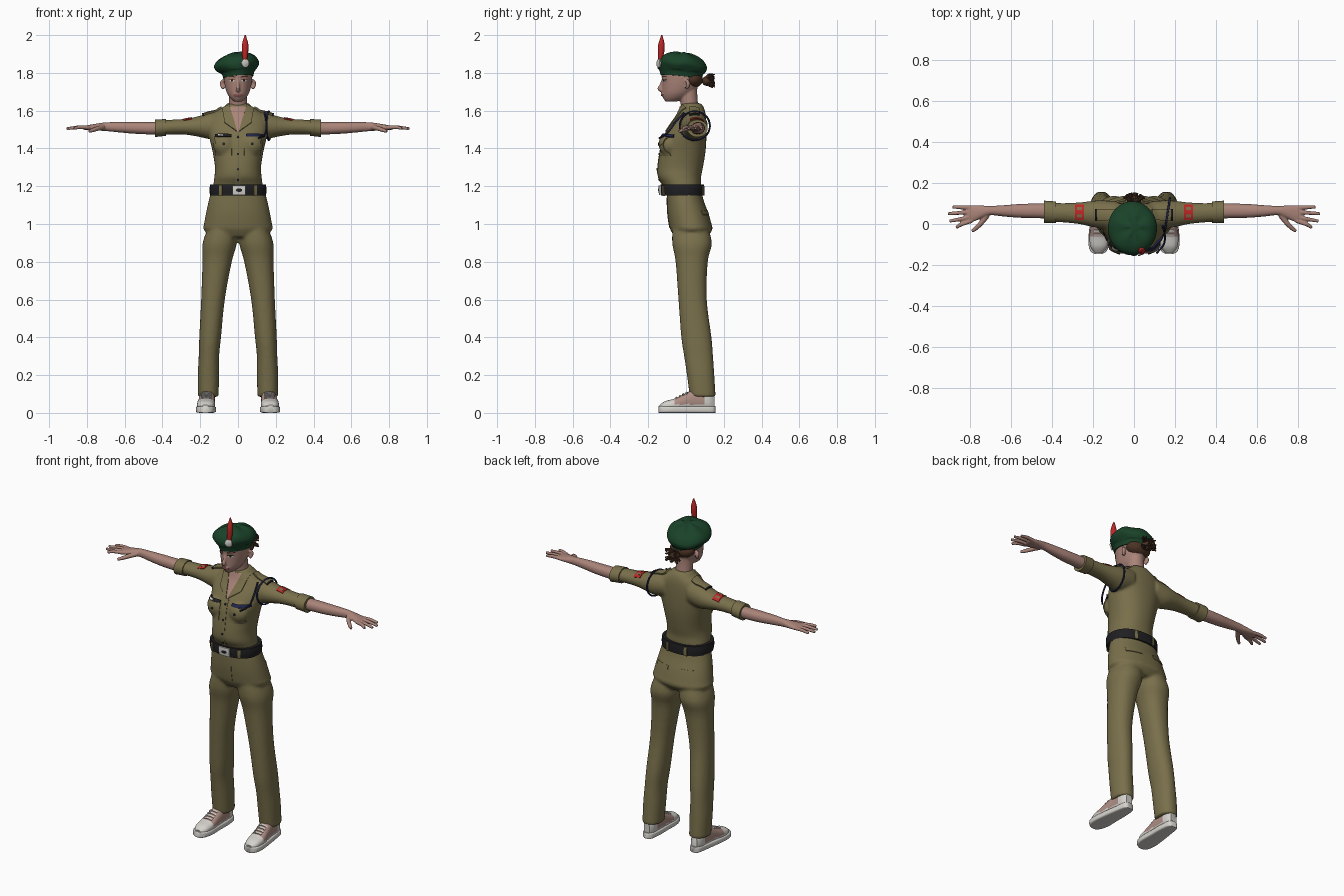
import bpy, bmesh, math, random
from mathutils import Vector, Matrix
from mathutils.bvhtree import BVHTree

cube = bpy.data.objects.get("Cube")
if cube:
    bpy.data.objects.remove(cube, do_unlink=True)
random.seed(4)


def material(name, *rgb):
    m = bpy.data.materials.new(name)
    m.use_nodes = True
    m.diffuse_color = (*rgb, 1)
    m.node_tree.nodes["Principled BSDF"].inputs["Base Color"].default_value = (*rgb, 1)
    return m


khaki = material("khaki cloth", .19, .16, .07)
skin = material("skin", .4, .23, .19)
green = material("dark green felt", .01, .055, .022)
brown = material("brown hair", .07, .032, .018)
white = material("off white", .66, .64, .6)
black = material("black leather", .014, .014, .016)
red = material("red", .5, .02, .02)
pink = material("dusty pink canvas", .42, .27, .23)
navy = material("navy cord", .015, .018, .06)
lip = material("lip", .27, .1, .09)


def spline(rows, steps):
    """Catmull-Rom interpolation through rows of numbers."""
    out = []
    for i in range(len(rows) - 1):
        a, b, c, d = (rows[max(0, min(len(rows) - 1, i + k))] for k in (-1, 0, 1, 2))
        for s in range(steps):
            t = s / steps
            out.append([q + t * ((r - p) + t * ((2 * p - 5 * q + 4 * r - s4) + t * (3 * q - p - 3 * r + s4))) / 2
                        for p, q, r, s4 in zip(a, b, c, d)])
    return out + [list(rows[-1])]


def bridge(bm, rings):
    for low, high in zip(rings, rings[1:]):
        for i in range(len(low)):
            bm.faces.new((low[i - 1], low[i], high[i], high[i - 1]))
    bm.faces.new(rings[0])
    bm.faces.new(rings[-1])


def loft(bm, axis, rows, power=2.0, steps=4, n=36):
    """Rows are (position, a min, a max, b min, b max) along an axis."""
    rings = []
    for t, a0, a1, b0, b1 in spline(rows, steps):
        ring = []
        for i in range(n):
            c, s = math.cos(math.tau * i / n), math.sin(math.tau * i / n)
            a = (a0 + a1) / 2 + (a1 - a0) / 2 * math.copysign(abs(c) ** (2 / power), c)
            b = (b0 + b1) / 2 + (b1 - b0) / 2 * math.copysign(abs(s) ** (2 / power), s)
            ring.append(bm.verts.new({"x": (t, a, b), "y": (a, t, b), "z": (a, b, t)}[axis]))
        rings.append(ring)
    bridge(bm, rings)


def sym(*rows):
    return [(z, -w, w, y0, y1) for z, w, y0, y1 in rows]


def rope(bm, rows, n=8, steps=4):
    """Rows are (x, y, z, radius) along a path."""
    rows = spline(rows, steps)
    pts = [Vector(r[:3]) for r in rows]
    u, rings = None, []
    for i, p in enumerate(pts):
        t = (pts[min(i + 1, len(pts) - 1)] - pts[max(i - 1, 0)]).normalized()
        u = t.orthogonal() if u is None else u - t * u.dot(t)
        u.normalize()
        w = t.cross(u)
        rings.append([bm.verts.new(p + rows[i][3] * (u * math.cos(math.tau * k / n) + w * math.sin(math.tau * k / n)))
                      for k in range(n)])
    bridge(bm, rings)


def ball(bm, centre, radii):
    bmesh.ops.create_uvsphere(bm, u_segments=24, v_segments=14, radius=1,
                              matrix=Matrix.Translation(centre) @ Matrix.Diagonal((*radii, 1)))


def mirror(bm):
    geom = bmesh.ops.duplicate(bm, geom=bm.verts[:] + bm.edges[:] + bm.faces[:])["geom"]
    for v in geom:
        if isinstance(v, bmesh.types.BMVert):
            v.co.x *= -1


def make(name, bm, *mats, voxel=0, thick=0, rule=None, angle=45):
    bmesh.ops.recalc_face_normals(bm, faces=bm.faces[:])
    mesh = bpy.data.meshes.new(name)
    bm.to_mesh(mesh)
    bm.free()
    for m in mats:
        mesh.materials.append(m)
    obj = bpy.data.objects.new(name, mesh)
    bpy.context.collection.objects.link(obj)
    bpy.ops.object.select_all(action="DESELECT")
    obj.select_set(True)
    bpy.context.view_layer.objects.active = obj
    if voxel:
        mod = obj.modifiers.new("merge", "REMESH")
        mod.mode, mod.voxel_size = "VOXEL", voxel
        mod = obj.modifiers.new("soften", "SMOOTH")
        mod.factor, mod.iterations = .5, 4
    if thick:
        mod = obj.modifiers.new("thickness", "SOLIDIFY")
        mod.thickness, mod.offset = thick, 0
    for mod in list(obj.modifiers):
        bpy.ops.object.modifier_apply(modifier=mod.name)
    if rule:
        for f in obj.data.polygons:
            f.material_index = rule(f.center)
    bpy.ops.object.shade_smooth_by_angle(angle=math.radians(angle))
    return obj


def tree(obj):
    return BVHTree.FromPolygons([v.co for v in obj.data.vertices], [p.vertices[:] for p in obj.data.polygons])


def plate(name, target, mat, corners, side="front", thick=.007, both=False, disc=False, n=8):
    """Drape quads (four corners each) or discs over a surface."""
    bm = bmesh.new()
    for quad in corners:
        a, b, c, d = (Vector(q) for q in quad)
        grid = {}
        for i in range(n + 1):
            for j in range(n + 1):
                u, v = 2 * i / n - 1, 2 * j / n - 1
                if disc:
                    u, v = u * math.sqrt(1 - v * v / 2), v * math.sqrt(1 - u * u / 2)
                u, v = (u + 1) / 2, (v + 1) / 2
                p = a.lerp(b, u).lerp(d.lerp(c, u), v)
                start, ray = {"front": ((p.x, -1, p.y), (0, 1, 0)), "back": ((p.x, 1, p.y), (0, -1, 0)),
                              "top": ((p.x, p.y, 3), (0, 0, -1))}[side]
                hit = target.ray_cast(Vector(start), Vector(ray))[0]
                if hit:
                    grid[i, j] = bm.verts.new(hit)
        for i in range(n):
            for j in range(n):
                cell = [grid.get(k) for k in ((i, j), (i + 1, j), (i + 1, j + 1), (i, j + 1))]
                if all(cell):
                    bm.faces.new(cell)
    bmesh.ops.remove_doubles(bm, verts=bm.verts[:], dist=.0001)
    if both:
        mirror(bm)
    return make(name, bm, mat, thick=thick)


def rect(x, z, w, h):
    return ((x - w, z + h), (x + w, z + h), (x + w, z - h), (x - w, z - h))


# Trousers
bm = bmesh.new()
loft(bm, "z", [(.085, .103, .212, .02, .157), (.2, .1, .213, .005, .15), (.3, .1, .208, -.01, .143),
               (.4, .09, .205, -.025, .135), (.6, .07, .195, -.04, .11), (.8, .033, .188, -.055, .115),
               (.9, .006, .187, -.073, .137), (1, .01, .15, -.07, .11)], 2.2)
mirror(bm)
loft(bm, "z", sym((.93, .13, -.06, .11), (.97, .182, -.083, .14), (1, .18, -.09, .135), (1.06, .169, -.098, .118),
                  (1.12, .156, -.1, .095), (1.18, .14, -.1, .08)), 2.2)
trousers = tree(make("trousers", bm, khaki, voxel=.009, angle=60))
plate("trouser_fly", trousers, khaki, [rect(.01, 1.06, .013, .08)], thick=.005)
plate("back_pockets", trousers, khaki, [rect(.085, 1.06, .045, .012)], "back", both=True)

# Shirt with sleeves
bm = bmesh.new()
loft(bm, "x", [(.08, -.03, .11, 1.46, 1.6), (.15, -.025, .115, 1.45, 1.59), (.2, -.015, .113, 1.46, 1.573),
               (.27, 0, .105, 1.472, 1.558), (.35, .008, .102, 1.474, 1.552), (.43, .012, .106, 1.468, 1.547)])
ball(bm, (.07, -.085, 1.42), (.062, .055, .065))
mirror(bm)
loft(bm, "z", sym((1.15, .135, -.1, .075), (1.21, .13, -.125, .08), (1.25, .125, -.148, .08), (1.3, .122, -.15, .09),
                  (1.38, .134, -.138, .103), (1.45, .15, -.125, .108), (1.52, .16, -.085, .108),
                  (1.57, .145, -.05, .105), (1.6, .11, -.037, .1), (1.625, .07, -.03, .09), (1.64, .058, -.02, .075)), 2.2)
shirt = tree(make("shirt", bm, khaki, voxel=.008, angle=60))
bm = bmesh.new()
loft(bm, "x", [(.38, .004, .11, 1.466, 1.556), (.41, .005, .112, 1.464, 1.554), (.44, .006, .114, 1.46, 1.552)])
mirror(bm)
make("sleeve_cuffs", bm, khaki)

# Collar, placket, pockets and buttons
plate("open_neck", shirt, skin, [((-.05, 1.622), (.05, 1.622), (.003, 1.487), (-.003, 1.487))], thick=.005)
plate("collar", shirt, khaki, [((.045, 1.63), (.082, 1.612), (.07, 1.535), (.004, 1.488))], thick=.013, both=True)
plate("placket", shirt, khaki, [rect(0, 1.345, .014, .14)], thick=.006)
plate("breast_pockets", shirt, khaki, [rect(.075, 1.41, .042, .048)], both=True)
plate("pocket_flaps", shirt, khaki, [((.03, 1.462), (.12, 1.462), (.118, 1.425), (.075, 1.405)),
                                     ((.03, 1.462), (.075, 1.462), (.075, 1.405), (.032, 1.425))], thick=.012, both=True)
plate("pocket_buttons", shirt, black, [rect(.075, 1.424, .007, .007)], thick=.018, both=True, disc=True)
plate("shirt_buttons", shirt, black, [rect(0, z, .006, .006) for z in (1.46, 1.37, 1.29, 1.235)], thick=.012, disc=True)
plate("name_plate", shirt, black, [rect(-.075, 1.465, .04, .007)], thick=.018)
plate("name_plate_mark", shirt, white, [rect(-.09, 1.465, .012, .003)], thick=.02)
plate("ribbon_bar", shirt, navy, [rect(.09, 1.466, .045, .007)], thick=.018)

# Shoulder straps and sleeve patches
plate("shoulder_straps", shirt, khaki, [rect(.135, .045, .05, .025)], "top", .018, both=True)
plate("strap_ends", shirt, black, [rect(.182, .045, .004, .026)], "top", .02, both=True)
plate("sleeve_patches", shirt, red, [rect(.265, .058, .022, .036)], "top", .007, both=True)
plate("patch_bars", shirt, khaki, [rect(.265, y, .013, .007) for y in (.04, .074)], "top", .009, both=True)

# Lanyard looped round the shoulder
bm = bmesh.new()
rope(bm, [(.163 + .012 * math.cos(a), .047 + .08 * math.cos(a), 1.52 + .076 * math.sin(a), .005)
          for a in (math.tau * i / 16 for i in range(17))], steps=2)
rope(bm, [(.14, -.01, 1.59, .005), (.15, -.055, 1.54, .005), (.145, -.1, 1.48, .005), (.11, -.142, 1.455, .005)])
make("lanyard", bm, navy)

# Belt
bm = bmesh.new()
loft(bm, "z", sym((1.15, .148, -.132, .096), (1.18, .151, -.136, .097), (1.208, .148, -.135, .095)), 2.3)
belt = tree(make("belt", bm, black))
plate("buckle", belt, white, [rect(.005, 1.18, .034, .024)], thick=.02)
plate("buckle_emblem", belt, black, [rect(.006, 1.18, .016, .009)], thick=.023, disc=True)
plate("front_belt_loops", belt, khaki, [rect(.09, 1.18, .008, .03)], thick=.012, both=True)
plate("back_belt_loops", belt, khaki, [rect(.06, 1.18, .008, .03)], "back", .012, both=True)

# Bare arms and hands
bm = bmesh.new()
loft(bm, "x", [(.41, .025, .1, 1.475, 1.54), (.46, .028, .1, 1.474, 1.54), (.55, .03, .098, 1.478, 1.54),
               (.63, .036, .092, 1.485, 1.54), (.7, .043, .088, 1.492, 1.538), (.74, .03, .09, 1.494, 1.533),
               (.78, .012, .092, 1.495, 1.526), (.815, .006, .09, 1.499, 1.52)], 2.2, n=24)
for base, tip, reach in ((.08, .083, .885), (.06, .05, .908), (.036, .014, .9), (.016, -.018, .868)):
    rope(bm, [(.79, base, 1.51, .011), (.84, (base + tip) / 2, 1.512, .0105), (reach, tip, 1.505, .008)])
rope(bm, [(.715, .045, 1.512, .015), (.745, .005, 1.505, .013), (.77, -.02, 1.496, .011), (.79, -.036, 1.49, .008)])
mirror(bm)
make("arms_and_hands", bm, skin, voxel=.004, angle=60)

# Head and neck
bm = bmesh.new()
rope(bm, [(.078, .002, 1.715, .008), (.085, .012, 1.74, .012), (.08, .004, 1.762, .009)])
mirror(bm)
loft(bm, "z", sym((1.56, .055, -.02, .075), (1.62, .049, -.026, .066), (1.68, .047, -.035, .06), (1.74, .045, -.03, .06)))
loft(bm, "z", sym((1.648, .02, -.108, -.05), (1.665, .04, -.12, .0), (1.69, .057, -.125, .035), (1.72, .067, -.126, .06),
                  (1.76, .074, -.127, .077), (1.8, .076, -.128, .08), (1.85, .068, -.11, .07), (1.88, .035, -.06, .03)))
rope(bm, [(0, -.122, 1.765, .007), (0, -.132, 1.735, .009), (0, -.138, 1.715, .013), (0, -.125, 1.703, .009)])
ball(bm, (0, -.118, 1.684), (.024, .014, .012))
head = tree(make("head", bm, skin, voxel=.005, angle=60))
plate("eyes", head, white, [rect(.031, 1.76, .014, .006)], thick=.004, both=True, disc=True)
plate("irises", head, black, [rect(.031, 1.76, .0055, .0055)], thick=.006, both=True, disc=True)
plate("eyelids", head, brown, [((.014, 1.765), (.048, 1.768), (.047, 1.765), (.016, 1.762))], thick=.006, both=True)
plate("eyebrows", head, brown, [((.012, 1.781), (.052, 1.785), (.052, 1.78), (.012, 1.776))], thick=.005, both=True)
plate("lips", head, lip, [rect(0, 1.684, .023, .007)], thick=.005, disc=True)

# Hair tied behind the head
bm = bmesh.new()
ball(bm, (0, .035, 1.765), (.076, .054, .045))
ball(bm, (0, .112, 1.757), (.034, .028, .026))
for i in range(45):
    a, b = random.uniform(-1.3, 1.3), random.uniform(-1, 1)
    end = (.055 * math.sin(a), .115 + .038 * math.cos(a), 1.757 + .038 * b)
    rope(bm, [(.01 * b, .09, 1.757, .006), (.03 * math.sin(a), .12, 1.762 + .03 * b, .006), (*end, .003)], 5, 3)
make("hair", bm, brown)

# Beret, leaning to one side with soft folds
bm = bmesh.new()
loft(bm, "z", [(1.775, -.079, .081, -.134, .085), (1.798, -.086, .087, -.141, .09), (1.815, -.113, .1, -.15, .106),
               (1.84, -.127, .112, -.152, .11), (1.87, -.11, .1, -.138, .092), (1.893, -.068, .072, -.1, .055),
               (1.904, -.02, .03, -.05, .015)], n=48)
for v in bm.verts:
    fold = math.sin(5 * math.atan2(v.co.y + .02, v.co.x)) * .004 * (v.co.z > 1.81)
    v.co.z += .08 * v.co.x - .1 * v.co.y + fold
beret = tree(make("beret", bm, green))
plate("beret_badge", beret, white, [rect(.036, 1.852, .018, .021)], thick=.016, disc=True)
bm = bmesh.new()
rope(bm, [(.036, -.138, 1.86, .009), (.037, -.133, 1.9, .016), (.038, -.13, 1.95, .017), (.038, -.128, 2, .003)], 10)
make("feather_plume", bm, red)

# Shoes
bm = bmesh.new()
outline = [(-.146, .155, .19), (-.13, .132, .214), (-.08, .117, .223), (0, .118, .215), (.08, .118, .203),
           (.14, .126, .192), (.156, .142, .176)]
loft(bm, "y", [(y, a, b, 0, .036) for y, a, b in outline], 5)
mirror(bm)
make("shoe_soles", bm, white)
bm = bmesh.new()
loft(bm, "y", [(-.14, .152, .194, .01, .042), (-.11, .13, .212, .01, .062), (-.06, .122, .217, .01, .076),
               (-.01, .122, .21, .01, .1), (.05, .122, .202, .01, .125), (.12, .125, .196, .01, .125),
               (.15, .14, .18, .01, .1)], 2.4, steps=6)
mirror(bm)
shoes = tree(make("shoe_uppers", bm, white, pink, rule=lambda c: int(c.z > .045 and -.06 < c.y < .1)))
plate("shoe_laces", shoes, white, [rect(.167, y, .026, .004) for y in (-.05, -.032, -.014, .004)], "top", .01, both=True)
